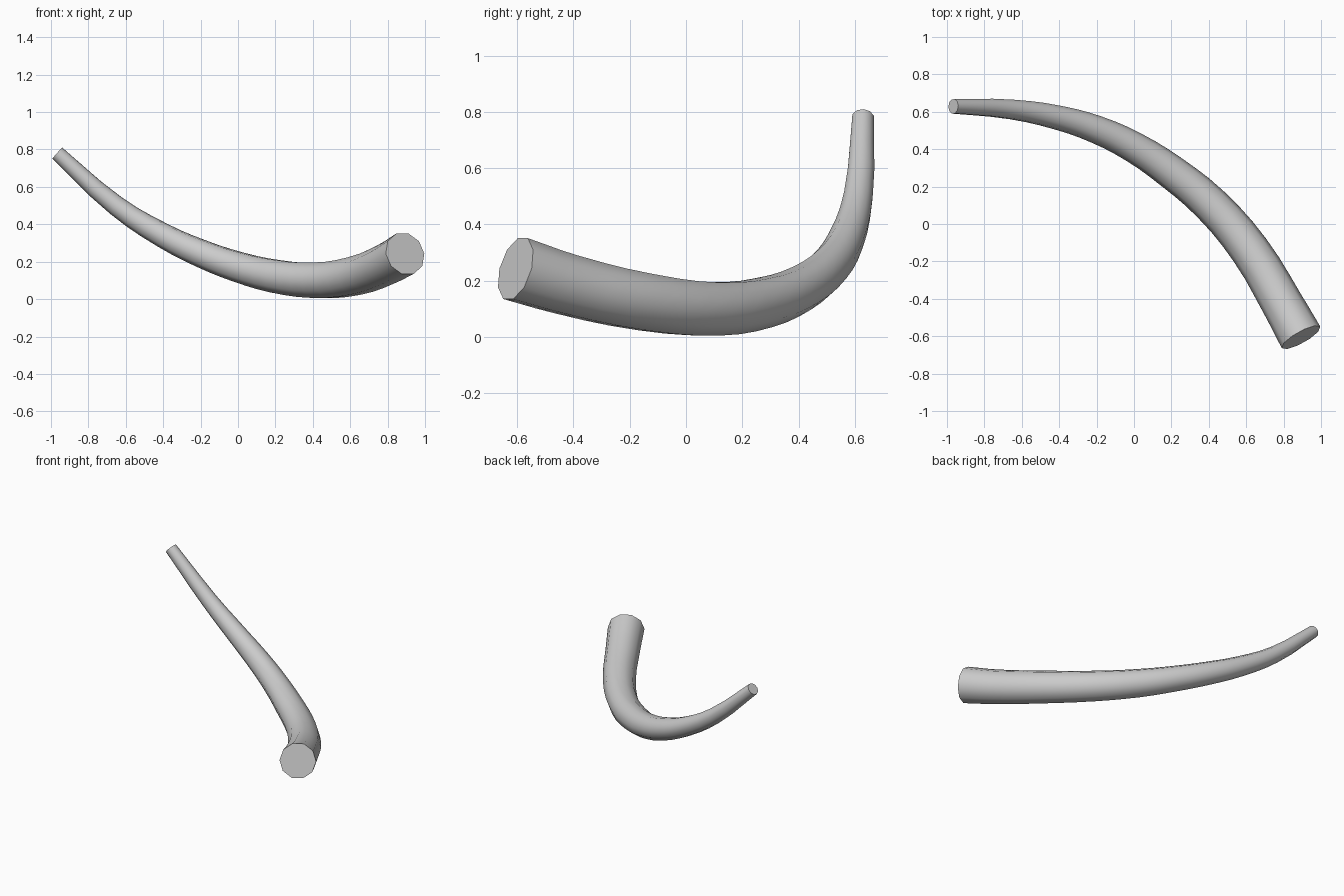
import bpy

if "Cube" in bpy.data.objects:
    bpy.data.objects.remove(bpy.data.objects["Cube"])

# Centreline points: x, y, z, tube radius
PATH = [
    (0.893, -0.606, 0.243, 0.118),
    (0.795, -0.43, 0.188, 0.112),
    (0.62, -0.14, 0.123, 0.106),
    (0.41, 0.105, 0.100, 0.099),
    (0.2, 0.278, 0.122, 0.092),
    (0.0, 0.41, 0.172, 0.083),
    (-0.2, 0.505, 0.245, 0.075),
    (-0.4, 0.567, 0.340, 0.066),
    (-0.65, 0.612, 0.498, 0.054),
    (-0.966, 0.629, 0.78, 0.040),
]

# Tapered, curved horn swept along a smooth path
curve = bpy.data.curves.new("horn", 'CURVE')
curve.dimensions = '3D'
curve.bevel_depth = 1.0
curve.bevel_resolution = 3
curve.resolution_u = 3
curve.use_fill_caps = True
curve.twist_mode = 'MINIMUM'
spline = curve.splines.new('BEZIER')
spline.bezier_points.add(len(PATH) - 1)
for p, (x, y, z, r) in zip(spline.bezier_points, PATH):
    p.co = (x, y, z)
    p.radius = r
    p.handle_left_type = p.handle_right_type = 'AUTO'

horn = bpy.data.objects.new("horn", curve)
bpy.context.collection.objects.link(horn)
bpy.context.view_layer.objects.active = horn
horn.select_set(True)
bpy.ops.object.convert(target='MESH')

# Smooth sides, crisp flat end caps
bpy.ops.object.shade_smooth_by_angle(angle=0.8)
